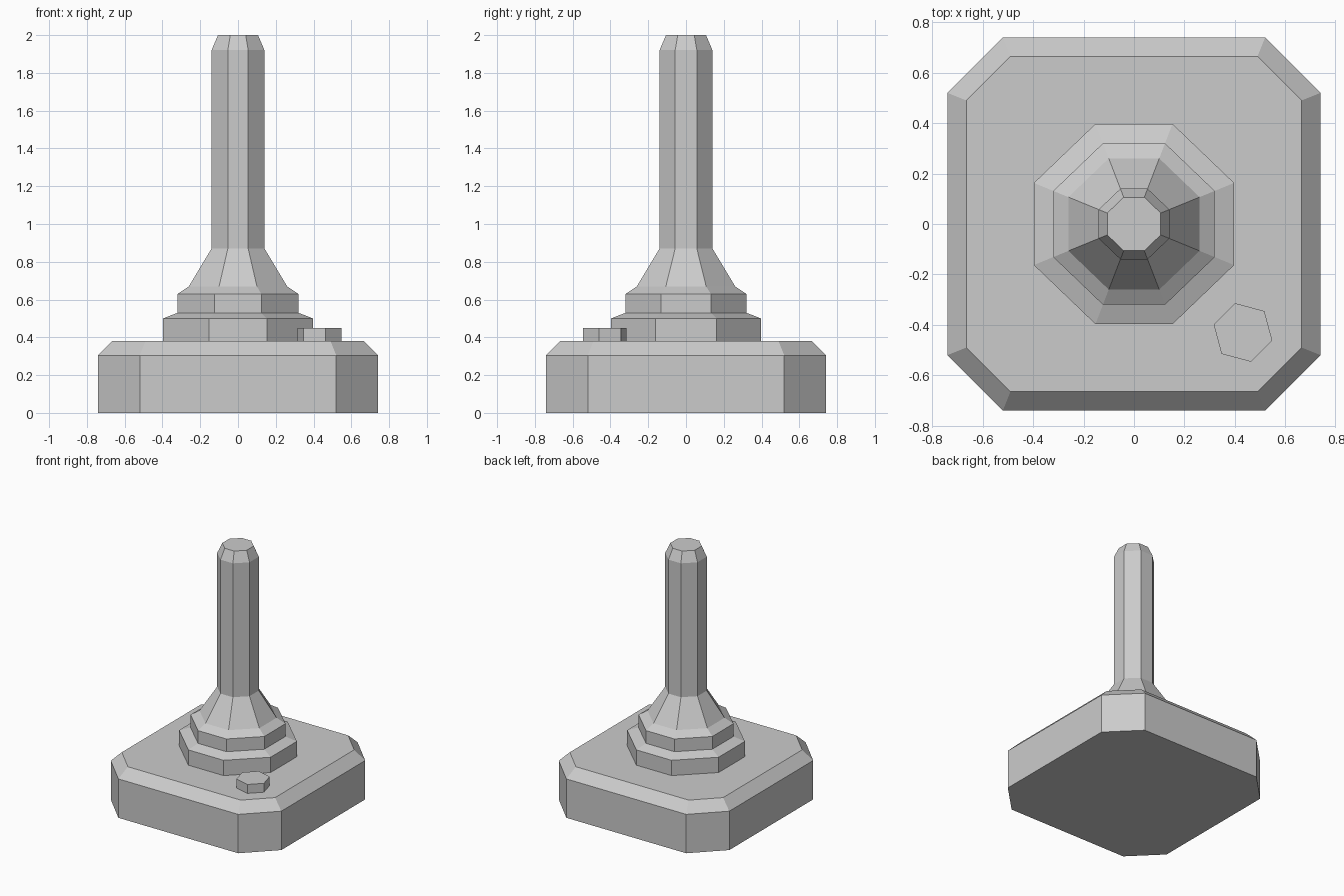
import bpy
import bmesh
from math import cos, sin, radians

old = bpy.data.objects.get("Cube")
if old:
    bpy.data.objects.remove(old, do_unlink=True)

grey = bpy.data.materials.new("plain grey")
grey.use_nodes = True
GREY = (0.6, 0.6, 0.6, 1)
grey.diffuse_color = GREY
grey.node_tree.nodes["Principled BSDF"].inputs["Base Color"].default_value = GREY


def octagon(half, flat_x, flat_y):
    """Eight corners with flat sides facing the x and y axes."""
    quarter = [(half, flat_y), (flat_x, half)]
    ring = quarter + [(-x, y) for x, y in reversed(quarter)]
    return ring + [(-x, -y) for x, y in ring]


def loft(name, rings):
    """Skin a stack of (outline, height) rings and cap both ends."""
    bm = bmesh.new()
    loops = [[bm.verts.new((x, y, z)) for x, y in outline] for outline, z in rings]
    for low, high in zip(loops, loops[1:]):
        n = len(low)
        for i in range(n):
            j = (i + 1) % n
            bm.faces.new((low[i], low[j], high[j], high[i]))
    bm.faces.new(loops[0][::-1])
    bm.faces.new(loops[-1])
    bmesh.ops.recalc_face_normals(bm, faces=bm.faces)
    mesh = bpy.data.meshes.new(name)
    bm.to_mesh(mesh)
    bm.free()
    mesh.materials.append(grey)
    obj = bpy.data.objects.new(name, mesh)
    bpy.context.collection.objects.link(obj)
    return obj


def tapered(name, profile):
    """Octagonal column from (half width, height) pairs."""
    return loft(name, [(octagon(r, r * 0.385, r * 0.41), z) for r, z in profile])


# Square base with cut corners and a bevelled top edge
BASE_TOP = 0.38
loft("base", [(octagon(0.74, 0.52, 0.52), 0),
              (octagon(0.74, 0.52, 0.52), 0.305),
              (octagon(0.665, 0.49, 0.49), BASE_TOP)])

# Stepped plinth, flared foot and shaft as one column
tapered("column", [(0.397, BASE_TOP), (0.397, 0.5), (0.32, 0.53), (0.32, 0.63),
                   (0.26, 0.67), (0.14, 0.87), (0.14, 1.92), (0.106, 2.0)])

# Small hexagonal button on the front left corner
angles = [radians(a) for a in range(-15, 345, 60)]
hexagon = [(0.432 + 0.12 * cos(a), -0.43 + 0.12 * sin(a)) for a in angles]
loft("button", [(hexagon, BASE_TOP), (hexagon, 0.45)])
